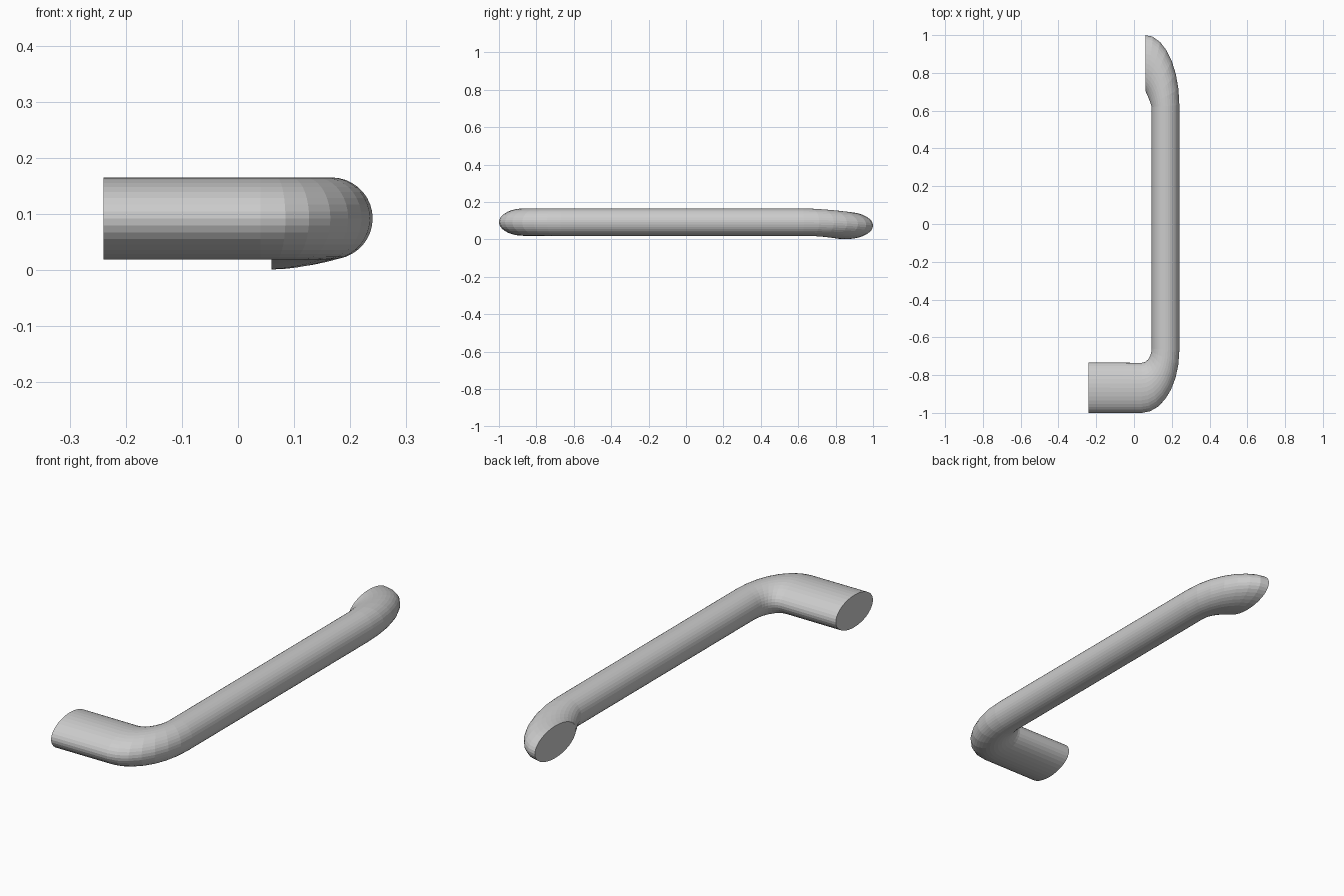
import bpy, bmesh
from math import sin, cos, pi
from mathutils import Vector

if "Cube" in bpy.data.objects:
    bpy.data.objects.remove(bpy.data.objects["Cube"])

SIDES = 36
BEND = 7


def arc(cx, cy, rx, ry, a):
    return Vector((cx + rx * cos(a), cy + ry * sin(a), 0))


# Each section: inner edge point, outer edge point, centre height, half height
sections = [(Vector((-0.24, -0.733, 0)), Vector((-0.24, -1, 0)), 0.092, 0.073)]

# Lower bend: wide oval foot narrowing to the round bar
for i in range(BEND + 1):
    a = -pi / 2 + pi / 2 * i / BEND
    sections.append((arc(0.04, -0.66, 0.053, 0.075, a),
                     arc(0.04, -0.67, 0.20, 0.33, a), 0.092, 0.073))

# Upper bend: bar flares out, dips slightly and is cut flat
for i in range(BEND + 1):
    t = i / BEND
    inner = Vector((0.093 - 0.033 * t ** 1.2, 0.62 + 0.085 * t, 0))
    drop = 0.018 * t * t * (3 - 2 * t)
    sections.append((inner, arc(0.06, 0.63, 0.18, 0.37, pi / 2 * t),
                     0.092 - drop, 0.073))

# Loft oval rings through the sections
bm = bmesh.new()
rings = []
for inner, outer, zc, rz in sections:
    mid, half = (inner + outer) / 2, (outer - inner) / 2
    ring = []
    for k in range(SIDES):
        a = 2 * pi * k / SIDES
        ring.append(bm.verts.new(mid + half * cos(a) + Vector((0, 0, zc + rz * sin(a)))))
    rings.append(ring)
for r0, r1 in zip(rings, rings[1:]):
    for k in range(SIDES):
        n = (k + 1) % SIDES
        bm.faces.new((r0[k], r0[n], r1[n], r1[k]))
bm.faces.new(rings[0])
bm.faces.new(rings[-1])
bmesh.ops.recalc_face_normals(bm, faces=bm.faces)

mesh = bpy.data.meshes.new("pull_handle")
bm.to_mesh(mesh)
bm.free()
handle = bpy.data.objects.new("pull_handle", mesh)
bpy.context.collection.objects.link(handle)
